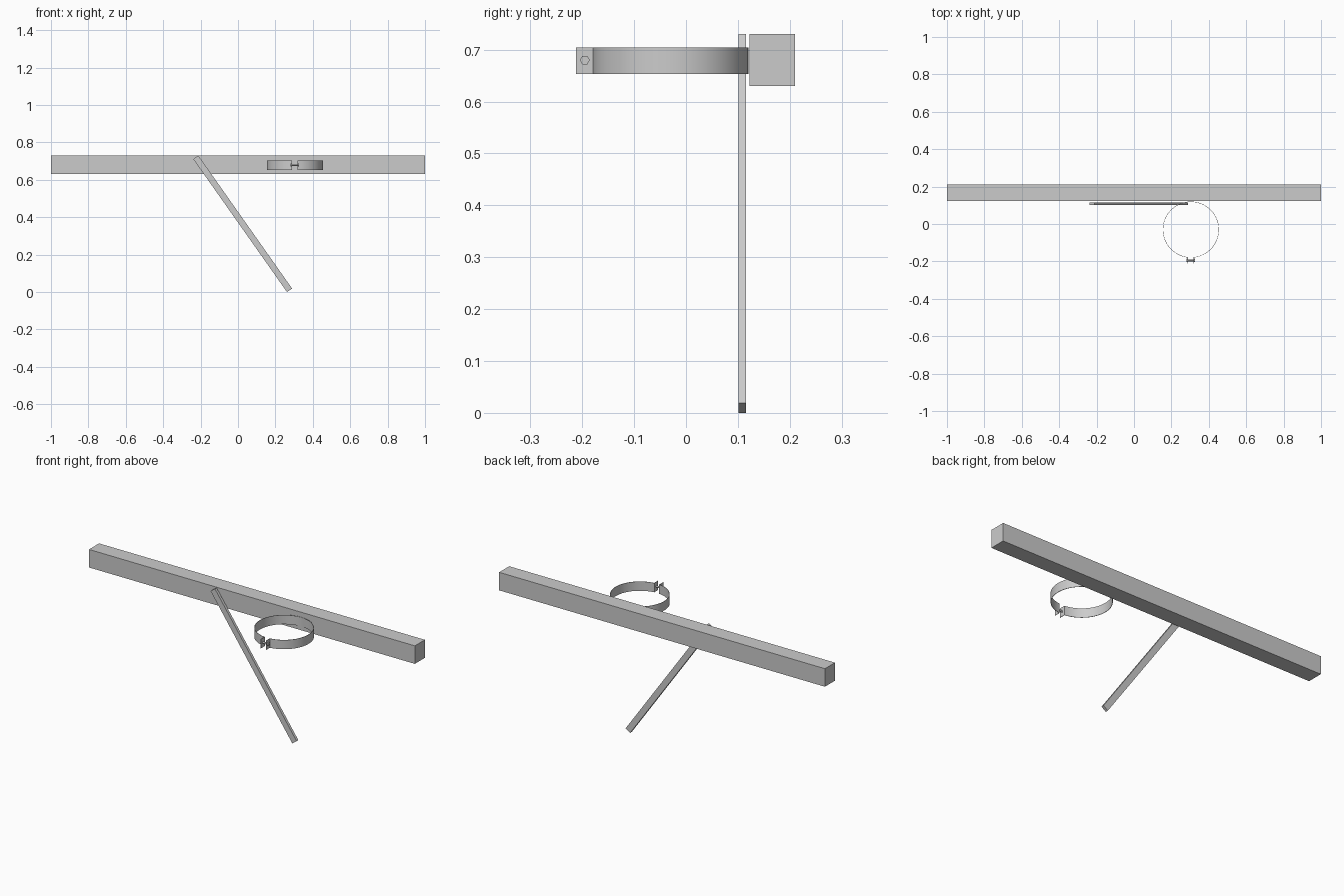
import bpy, bmesh, math
from mathutils import Vector

old = bpy.data.objects.get("Cube")
if old:
    bpy.data.objects.remove(old, do_unlink=True)

grey = bpy.data.materials.new("plain grey")
grey.use_nodes = True
colour = (0.6, 0.6, 0.6, 1)
grey.diffuse_color = colour
grey.node_tree.nodes["Principled BSDF"].inputs["Base Color"].default_value = colour


def box(name, centre, size, turn=0):
    bpy.ops.mesh.primitive_cube_add(size=1, location=centre, rotation=(0, turn, 0))
    ob = bpy.context.object
    ob.name = name
    ob.scale = size
    ob.data.materials.append(grey)
    return ob


def rod(name, centre, radius, length, sides):
    # cylinder lying along x
    bpy.ops.mesh.primitive_cylinder_add(vertices=sides, radius=radius, depth=length,
                                        location=centre, rotation=(0, math.pi / 2, 0))
    ob = bpy.context.object
    ob.name = name
    ob.data.materials.append(grey)
    return ob


# Long beam and the slanted flat brace in front of it
box("beam", (0, 0.166, 0.68), (2, 0.088, 0.1))
box("brace", (0.025, 0.1085, 0.365), (0.033, 0.015, 0.87), math.atan2(-0.576, 0.817))

# Open clamp band with a gap at the front
cx, cy, cz = 0.304, -0.03, 0.6785
radius, wall, height, half_gap = 0.15, 0.002, 0.051, 0.015
gap = math.asin(half_gap / radius)
steps = 64
bm = bmesh.new()
rings = []
for i in range(steps + 1):
    a = -math.pi / 2 + gap + (2 * math.pi - 2 * gap) * i / steps
    d = Vector((math.cos(a), math.sin(a), 0))
    rings.append([bm.verts.new(d * r + Vector((0, 0, z)))
                  for r, z in ((radius, -height / 2), (radius, height / 2),
                               (radius - wall, height / 2), (radius - wall, -height / 2))])
for a, b in zip(rings, rings[1:]):
    for k in range(4):
        n = (k + 1) % 4
        bm.faces.new((a[k], b[k], b[n], a[n]))
bm.faces.new(rings[0])
bm.faces.new(rings[-1][::-1])
bmesh.ops.recalc_face_normals(bm, faces=bm.faces)
mesh = bpy.data.meshes.new("clamp_band")
bm.to_mesh(mesh)
bm.free()
mesh.materials.append(grey)
band = bpy.data.objects.new("clamp_band", mesh)
band.location = (cx, cy, cz)
bpy.context.collection.objects.link(band)
bpy.ops.object.select_all(action='DESELECT')
band.select_set(True)
bpy.context.view_layer.objects.active = band
bpy.ops.object.shade_smooth_by_angle(angle=math.radians(30))

# Clamp ears and bolt heads on both sides of the gap
bolt_y, bolt_z = -0.195, 0.68
for side, label in ((1, "left"), (-1, "right")):
    box(label + "_clamp_ear", (cx + side * (half_gap + wall / 2), -0.195, cz),
        (wall, 0.034, height))
    rod(label + "_bolt_head", (cx + side * (half_gap + wall + 0.0025), bolt_y, bolt_z),
        0.0095, 0.005, 6)

# Bolt shaft across the gap
rod("bolt_shaft", (cx, bolt_y, bolt_z), 0.005, 2 * half_gap + 0.008, 16)
bpy.ops.object.shade_smooth_by_angle(angle=math.radians(30))
